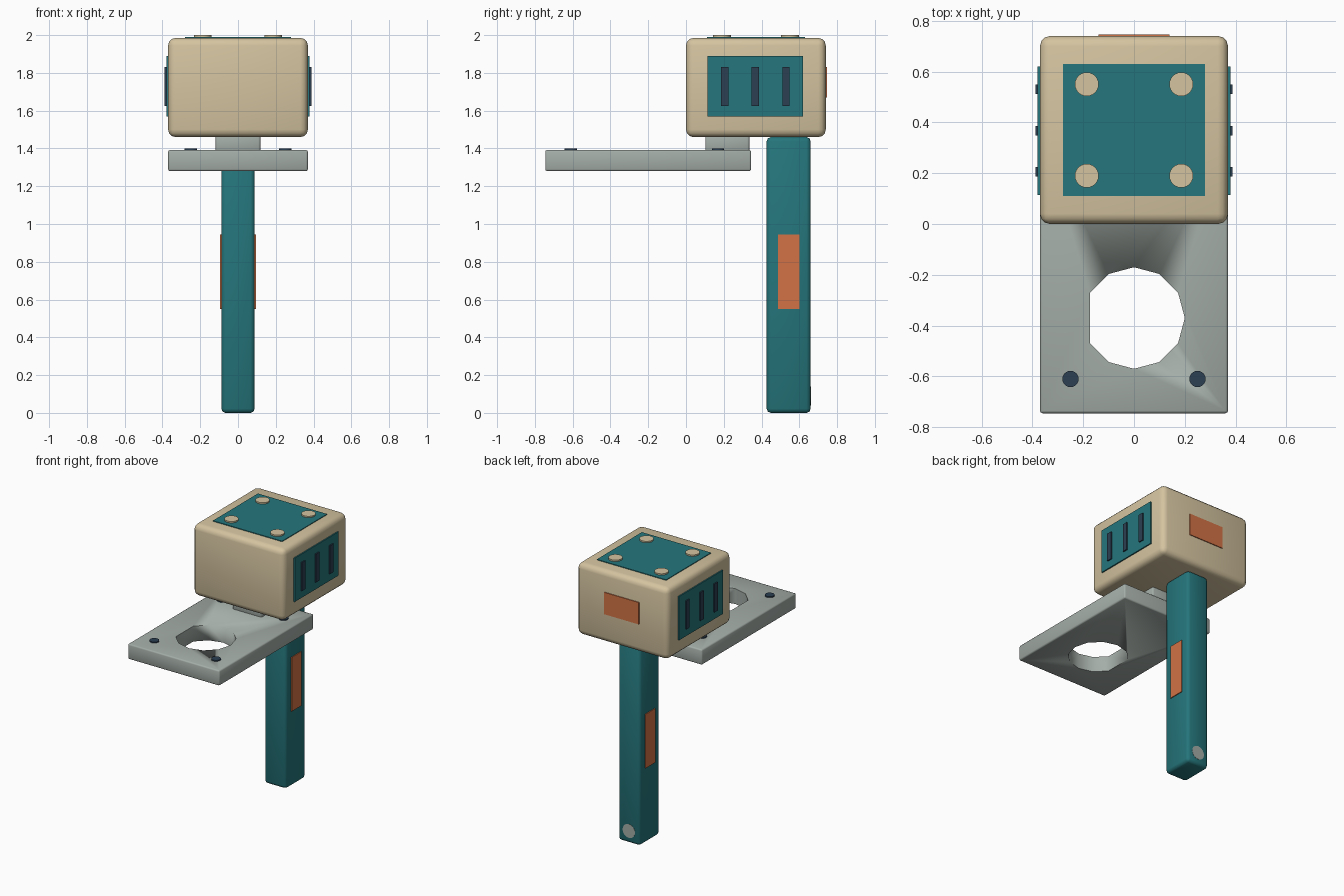
import bpy, bmesh, math
from mathutils import Matrix

if "Cube" in bpy.data.objects:
    bpy.data.objects.remove(bpy.data.objects["Cube"])


def material(name, rgb):
    m = bpy.data.materials.new(name)
    m.diffuse_color = (*rgb, 1)
    m.use_nodes = True
    m.node_tree.nodes["Principled BSDF"].inputs["Base Color"].default_value = m.diffuse_color
    return m


TAN = material("tan", (0.66, 0.55, 0.35))
TEAL = material("teal", (0.018, 0.18, 0.2))
ORANGE = material("orange", (0.64, 0.17, 0.06))
DARK = material("dark_blue", (0.025, 0.05, 0.085))
GREY = material("pale_grey", (0.37, 0.42, 0.39))


def finish(bm, name, mat):
    bmesh.ops.recalc_face_normals(bm, faces=bm.faces[:])
    me = bpy.data.meshes.new(name)
    bm.to_mesh(me)
    bm.free()
    ob = bpy.data.objects.new(name, me)
    bpy.context.collection.objects.link(ob)
    me.materials.append(mat)
    bpy.ops.object.select_all(action='DESELECT')
    ob.select_set(True)
    bpy.context.view_layer.objects.active = ob
    bpy.ops.object.shade_smooth_by_angle(angle=math.radians(50))
    return ob


def box(name, x, y, z, mat, bevel=0.0, segments=2):
    """Box from (min, max) ranges, with optional rounded edges."""
    bm = bmesh.new()
    bmesh.ops.create_cube(bm, size=1)
    for v in bm.verts:
        v.co = [r[0] if c < 0 else r[1] for c, r in zip(v.co, (x, y, z))]
    if bevel:
        bmesh.ops.bevel(bm, geom=bm.edges[:], offset=bevel, segments=segments,
                        profile=0.5, affect='EDGES')
    return finish(bm, name, mat)


def disc(name, centre, radius, depth, mat, axis='Z', sides=24):
    bm = bmesh.new()
    turn = Matrix.Rotation(math.pi / 2, 4, 'X') if axis == 'Y' else Matrix()
    bmesh.ops.create_cone(bm, cap_ends=True, segments=sides, radius1=radius,
                          radius2=radius, depth=depth,
                          matrix=Matrix.Translation(centre) @ turn)
    return finish(bm, name, mat)


# Head block and handle
box("head", (-0.37, 0.37), (0, 0.74), (1.46, 1.985), TAN, 0.04, 3)
box("handle", (-0.088, 0.088), (0.427, 0.66), (0, 1.46), TEAL, 0.022)
disc("handle_end_pin", (0, 0.635, 0.09), 0.05, 0.053, GREY, 'Y')

# Top panel with four studs
box("top_panel", (-0.28, 0.28), (0.11, 0.63), (1.97, 1.99), TEAL)
for sx in (-1, 1):
    for y in (0.19, 0.55):
        disc("top_stud", (sx * 0.186, y, 1.99), 0.047, 0.02, TAN)

# Orange plate on the back of the head
box("back_panel", (-0.14, 0.14), (0.725, 0.746), (1.67, 1.83), ORANGE)

# Mirrored side details: vent panels, slots and grip inlays
for side, sx in (("left", -1), ("right", 1)):
    def span(a, b):
        return tuple(sorted((sx * a, sx * b)))
    box(side + "_vent_panel", span(0.35, 0.379), (0.115, 0.62), (1.57, 1.89), TEAL)
    for y in (0.205, 0.367, 0.53):
        box(side + "_vent_slot", span(0.36, 0.388), (y - 0.019, y + 0.019),
            (1.625, 1.832), DARK)
    box(side + "_grip_inlay", span(0.075, 0.094), (0.487, 0.6), (0.55, 0.945), ORANGE)

# Mounting plate with a faceted opening (one vertex dropped on the left)
plate = box("mounting_plate", (-0.37, 0.37), (-0.745, 0.345), (1.28, 1.392), GREY, 0.01)
bm = bmesh.new()
ring = [bm.verts.new((0.2 * math.cos(i * math.pi / 6),
                      -0.37 + 0.2 * math.sin(i * math.pi / 6), 1.2))
        for i in range(12) if i != 6]
face = bm.faces.new(ring)
ext = bmesh.ops.extrude_face_region(bm, geom=[face])
bmesh.ops.translate(bm, vec=(0, 0, 0.3),
                    verts=[g for g in ext["geom"] if isinstance(g, bmesh.types.BMVert)])
cutter = finish(bm, "opening_cutter", GREY)
cutter.hide_render = True
cutter.hide_set(True)
cut = plate.modifiers.new("opening", 'BOOLEAN')
cut.operation = 'DIFFERENCE'
cut.solver = 'EXACT'
cut.object = cutter

# Plate screws and the spacer under the head
for sx in (-1, 1):
    for y in (-0.61, 0.17):
        disc("plate_screw", (sx * 0.25, y, 1.39), 0.032, 0.02, DARK)
box("spacer", (-0.118, 0.118), (0.102, 0.335), (1.38, 1.47), GREY, 0.01)
